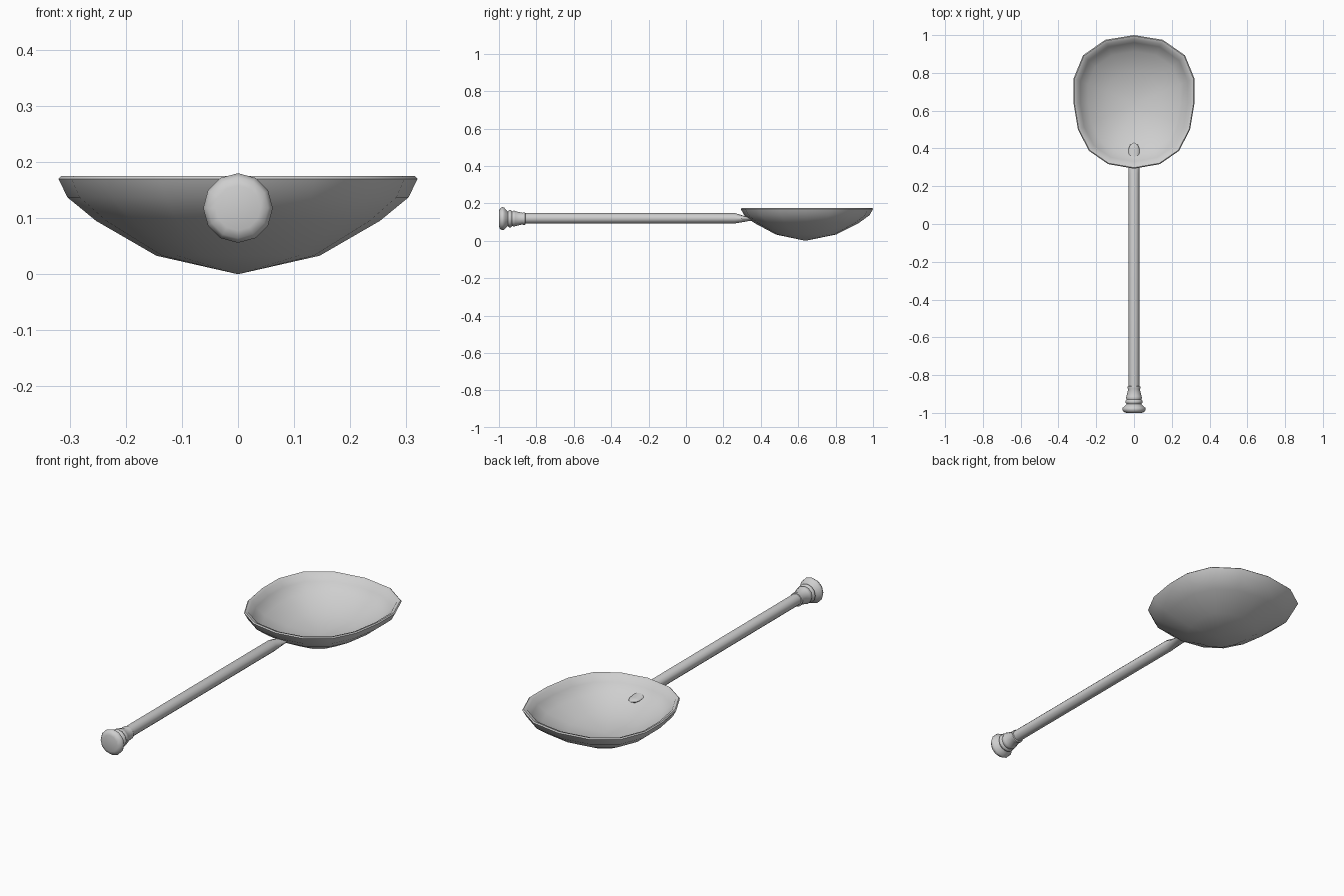
import bpy
import bmesh
from math import cos, sin, tau, radians

if "Cube" in bpy.data.objects:
    bpy.data.objects.remove(bpy.data.objects["Cube"])

GREY = (0.62, 0.62, 0.62, 1)
metal = bpy.data.materials.new("grey_metal")
metal.use_nodes = True
metal.diffuse_color = GREY
metal.node_tree.nodes["Principled BSDF"].inputs["Base Color"].default_value = GREY


def loft(name, rings, angle):
    """Skin a list of rings; a ring of one point becomes a closed tip."""
    bm = bmesh.new()
    loops = [[bm.verts.new(p) for p in ring] for ring in rings]
    n = max(len(ring) for ring in rings)
    for a, b in zip(loops, loops[1:]):
        for i in range(n):
            j = (i + 1) % n
            quad = [a[i % len(a)], a[j % len(a)], b[j % len(b)], b[i % len(b)]]
            bm.faces.new(list(dict.fromkeys(quad)))
    bmesh.ops.recalc_face_normals(bm, faces=bm.faces)
    mesh = bpy.data.meshes.new(name)
    bm.to_mesh(mesh)
    bm.free()
    mesh.materials.append(metal)
    obj = bpy.data.objects.new(name, mesh)
    bpy.context.collection.objects.link(obj)
    bpy.ops.object.select_all(action="DESELECT")
    obj.select_set(True)
    bpy.context.view_layer.objects.active = obj
    bpy.ops.object.shade_smooth_by_angle(angle=radians(angle))
    return obj


# Bowl: rim outline scaled about its centre, outside then back down inside
half = [(0, 1.0), (0.153, 0.975), (0.27, 0.893), (0.32, 0.77), (0.32, 0.64),
        (0.297, 0.5), (0.238, 0.387), (0.137, 0.317), (0, 0.293)]
outline = half + [(-x, y) for x, y in half[-2:0:-1]]
MID = 0.638
profile = [(0, 0), (0.455, 0.033), (0.79, 0.095), (0.95, 0.137), (1, 0.17),
           (0.985, 0.175), (0.94, 0.17), (0.89, 0.142), (0.76, 0.105),
           (0.45, 0.058), (0, 0.033)]
bowl_rings = []
for s, z in profile:
    ring = [(x * s, MID + (y - MID) * s, z) for x, y in outline]
    bowl_rings.append(ring if s else ring[:1])
loft("bowl", bowl_rings, 45)


def oval(y, rx, rz, z=0.12, n=12):
    if rx == 0:
        return [(0, y, z)]
    return [(rx * cos(tau * i / n), y, z + rz * sin(tau * i / n)) for i in range(n)]


# Handle: round rod that flattens into a tongue passing through the bowl wall
loft("handle", [oval(-0.88, 0, 0), oval(-0.88, 0.028, 0.028),
                oval(0.26, 0.028, 0.028), oval(0.34, 0.028, 0.009, 0.115),
                oval(0.4, 0.028, 0.008, 0.108), oval(0.42, 0.02, 0.007, 0.106),
                oval(0.432, 0, 0, 0.105)], 40)

# Grip end: flared collar with ridges and a slightly domed button
grip = [(-1.0, 0), (-1.0, 0.04), (-0.995, 0.054), (-0.983, 0.062), (-0.973, 0.06),
        (-0.962, 0.048), (-0.953, 0.039), (-0.945, 0.046), (-0.936, 0.046),
        (-0.93, 0.039), (-0.92, 0.043), (-0.912, 0.04), (-0.875, 0.031),
        (-0.868, 0.034), (-0.86, 0.033), (-0.858, 0.027)]
loft("grip_end", [oval(y, r, r, 0.118) for y, r in grip], 50)
